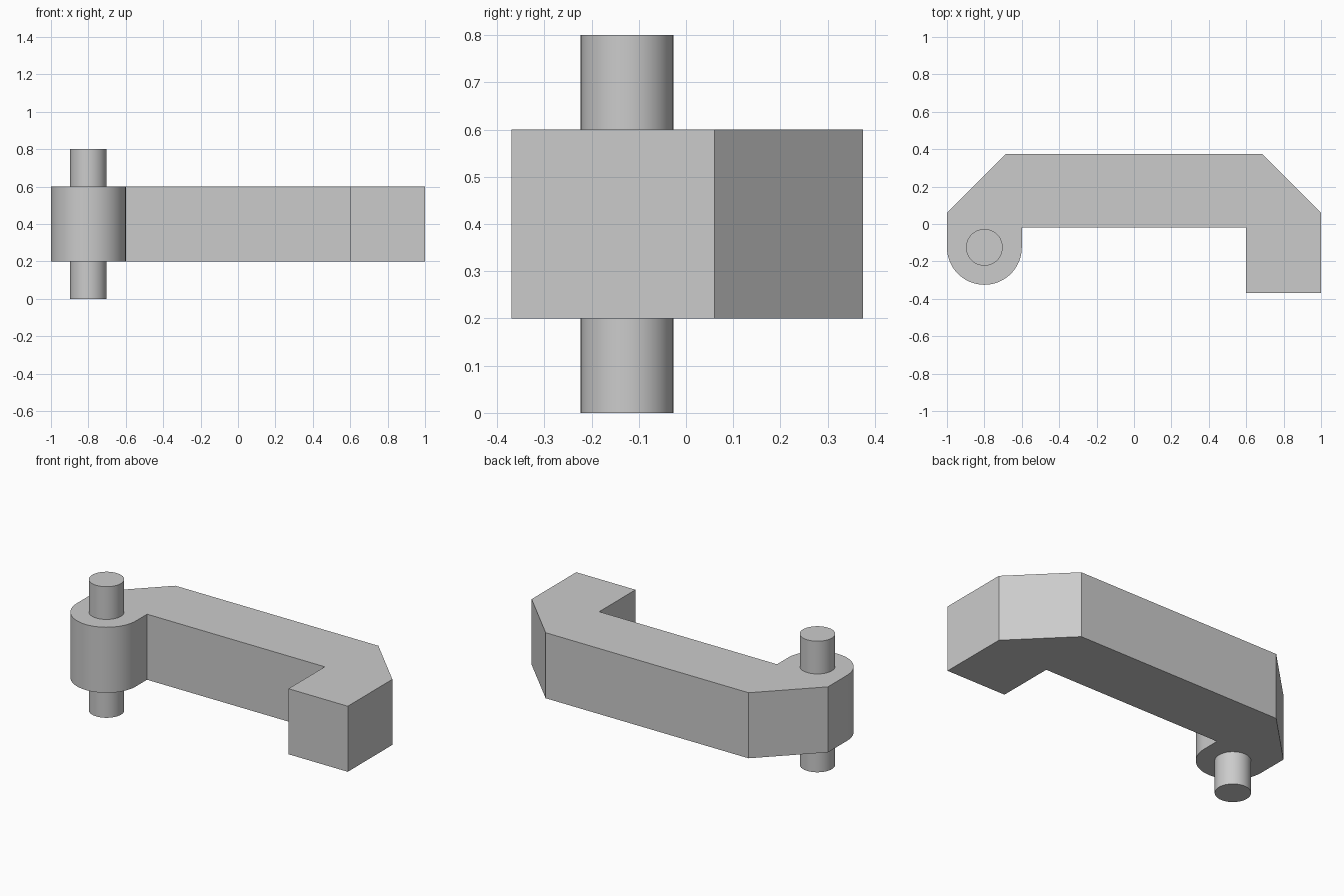
import bpy, bmesh, math

cube = bpy.data.objects.get("Cube")
if cube:
    bpy.data.objects.remove(cube, do_unlink=True)

# Plain grey
grey = bpy.data.materials.new("light_grey")
grey.use_nodes = True
colour = (0.6, 0.6, 0.6, 1)
grey.diffuse_color = colour
grey.node_tree.nodes["Principled BSDF"].inputs["Base Color"].default_value = colour

PIN_X, PIN_Y = -0.8, -0.125


def arc(radius, start, end, steps):
    """Points on an arc about the pin axis, angles in degrees."""
    angles = [math.radians(start + (end - start) * i / steps) for i in range(steps + 1)]
    return [(PIN_X + radius * math.cos(a), PIN_Y + radius * math.sin(a)) for a in angles]


def extrude_profile(name, points, z0, z1):
    """Solid prism from a counter-clockwise outline."""
    bm = bmesh.new()
    face = bm.faces.new([bm.verts.new((x, y, z0)) for x, y in points])
    new = bmesh.ops.extrude_face_region(bm, geom=[face])["geom"]
    top = [v for v in new if isinstance(v, bmesh.types.BMVert)]
    bmesh.ops.translate(bm, verts=top, vec=(0, 0, z1 - z0))
    bmesh.ops.recalc_face_normals(bm, faces=bm.faces)
    mesh = bpy.data.meshes.new(name)
    bm.to_mesh(mesh)
    bm.free()
    mesh.materials.append(grey)
    obj = bpy.data.objects.new(name, mesh)
    bpy.context.collection.objects.link(obj)
    bpy.ops.object.select_all(action="DESELECT")
    obj.select_set(True)
    bpy.context.view_layer.objects.active = obj
    bpy.ops.object.shade_smooth_by_angle(angle=math.radians(30))
    return obj


# Lever arm: rounded pivot end, inner notch, square jaw, chamfered back corners
arm_outline = arc(0.2, 180, 360, 32) + [
    (-0.6, -0.02), (0.6, -0.02), (0.6, -0.37), (1, -0.37),
    (1, 0.06), (0.685, 0.375), (-0.685, 0.375), (-1, 0.06),
]
extrude_profile("lever_arm", arm_outline, 0.2, 0.6)

# Pivot pin stubs above and below the arm
pin_outline = arc(0.098, 0, 360, 48)[:-1]
extrude_profile("lower_pivot_pin", pin_outline, 0, 0.2)
extrude_profile("upper_pivot_pin", pin_outline, 0.6, 0.8)
